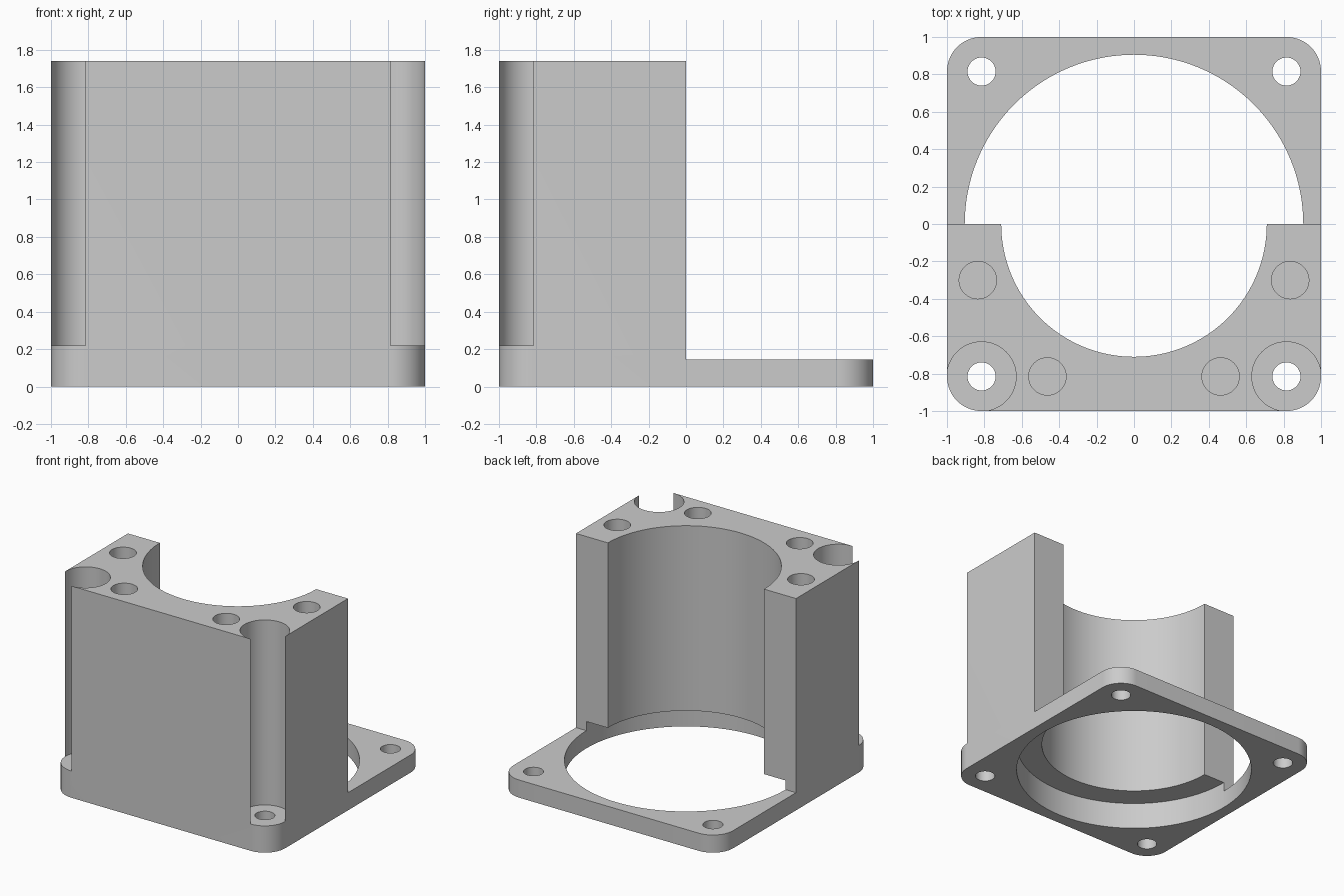
import bpy, bmesh
from math import sin, cos, pi, radians

cube = bpy.data.objects.get("Cube")
if cube:
    bpy.data.objects.remove(cube, do_unlink=True)

HEIGHT, PLATE, STEP = 1.74, 0.145, 0.22
HOLE, CORNER = 0.815, 0.185      # bolt offset, corner radius
OVER = 0.3                       # cutter overshoot

grey = bpy.data.materials.new("light grey")
grey.use_nodes = True
colour = (0.6, 0.6, 0.6, 1)
grey.diffuse_color = colour
grey.node_tree.nodes["Principled BSDF"].inputs["Base Color"].default_value = colour


def arc(cx, cy, r, start, end, steps):
    return [(cx + r * cos(start + (end - start) * i / steps),
             cy + r * sin(start + (end - start) * i / steps)) for i in range(steps + 1)]


def circle(cx, cy, r, steps=64):
    return arc(cx, cy, r, 0, 2 * pi, steps)[:-1]


def prism(name, outline, z0, z1):
    """Extrude a flat outline between two heights."""
    bm = bmesh.new()
    face = bm.faces.new([bm.verts.new((x, y, z0)) for x, y in outline])
    top = bmesh.ops.extrude_face_region(bm, geom=[face])["geom"]
    bmesh.ops.translate(bm, vec=(0, 0, z1 - z0),
                        verts=[v for v in top if isinstance(v, bmesh.types.BMVert)])
    bmesh.ops.recalc_face_normals(bm, faces=bm.faces)
    mesh = bpy.data.meshes.new(name)
    bm.to_mesh(mesh)
    bm.free()
    mesh.materials.append(grey)
    obj = bpy.data.objects.new(name, mesh)
    bpy.context.collection.objects.link(obj)
    return obj


# Rounded square block
outline = []
for k, (sx, sy) in enumerate([(1, 1), (-1, 1), (-1, -1), (1, -1)]):
    outline += arc(sx * HOLE, sy * HOLE, CORNER, k * pi / 2, (k + 1) * pi / 2, 16)
body = prism("mount_body", outline, 0, HEIGHT)

top = HEIGHT + OVER
cutters = [
    # Open rear half above the plate
    prism("rear_cutter", [(-2, 0), (2, 0), (2, 2), (-2, 2)], PLATE, top),
    # Wide locating recess in the plate, narrower bore through the tower
    prism("recess_cutter", circle(0, 0, 0.905, 128), -OVER, STEP),
    prism("bore_cutter", circle(0, 0, 0.71, 128), STEP - 0.05, top),
]
for s in (-1, 1):
    # Bolt channels open to the front corners
    channel = arc(HOLE, -HOLE, CORNER, 0, 1.5 * pi, 48)
    channel += [(HOLE, -1.2), (1.2, -1.2), (1.2, -HOLE)]
    cutters.append(prism("channel_cutter", [(s * x, y) for x, y in channel], STEP, top))
    # Through holes for bolts
    for y in (-HOLE, HOLE):
        cutters.append(prism("bolt_cutter", circle(s * HOLE, y, 0.075, 40), -OVER, top))
    # Blind holes in the tower top
    for x, y in ((0.835, -0.3), (0.463, -HOLE)):
        cutters.append(prism("blind_cutter", circle(s * x, y, 0.1, 40), HEIGHT - 0.5, top))

for cutter in cutters:
    mod = body.modifiers.new(cutter.name, 'BOOLEAN')
    mod.operation, mod.solver, mod.object = 'DIFFERENCE', 'EXACT', cutter

# Bake the cuts, then drop the cutters
bpy.context.view_layer.update()
graph = bpy.context.evaluated_depsgraph_get()
baked = bpy.data.meshes.new_from_object(body.evaluated_get(graph))
body.modifiers.clear()
body.data = baked
for cutter in cutters:
    bpy.data.objects.remove(cutter, do_unlink=True)

bpy.ops.object.select_all(action='DESELECT')
body.select_set(True)
bpy.context.view_layer.objects.active = body
bpy.ops.object.shade_smooth_by_angle(angle=radians(30))
